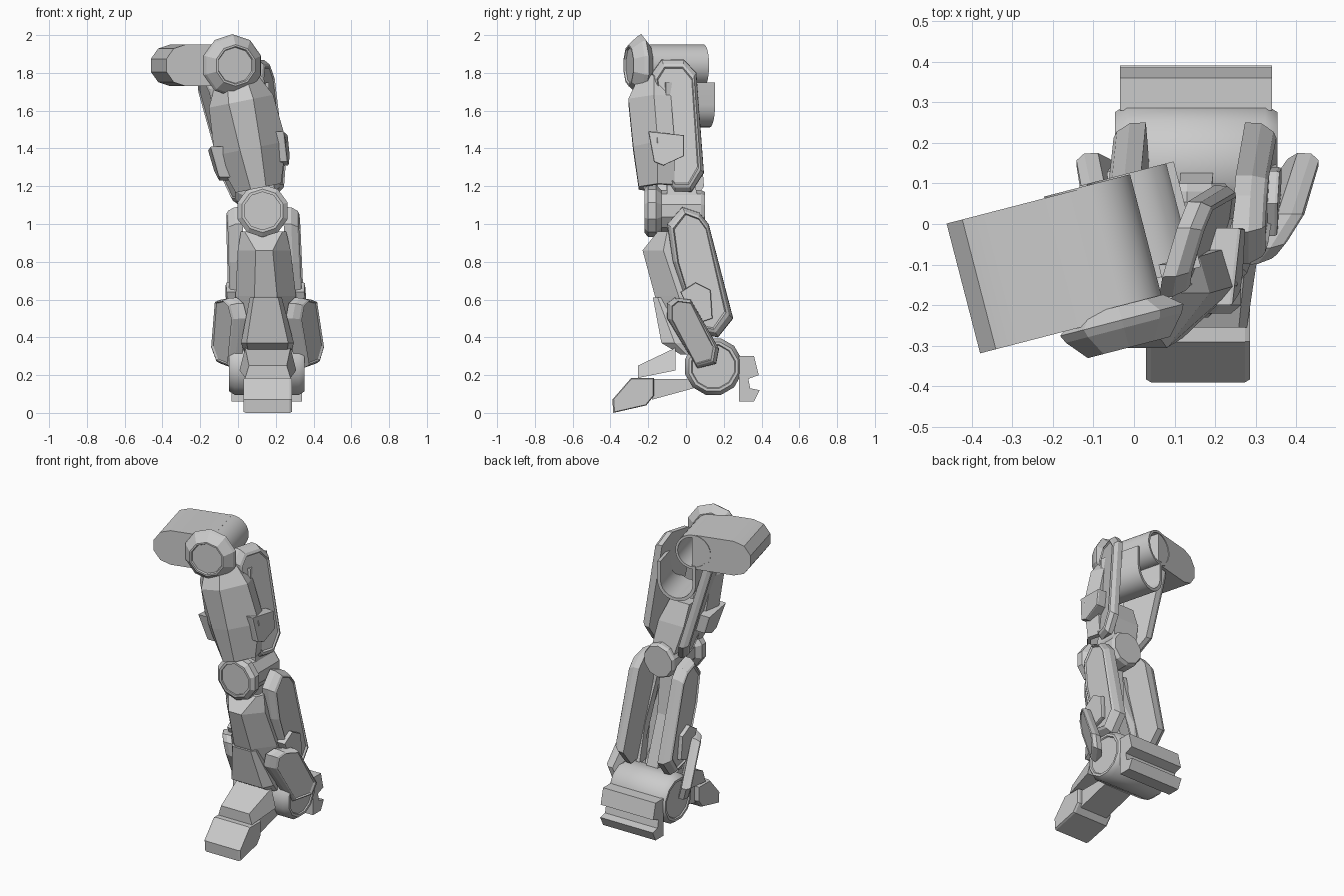
import bpy, bmesh, math
from mathutils import Matrix

if "Cube" in bpy.data.objects:
    bpy.data.objects.remove(bpy.data.objects["Cube"])

GREY = (0.6, 0.6, 0.6, 1)
mat = bpy.data.materials.new("plain grey")
mat.use_nodes = True
mat.diffuse_color = GREY
mat.node_tree.nodes["Principled BSDF"].inputs["Base Color"].default_value = GREY

# Plate sections: (outline scale, share of the thickness below the outer face)
PANEL = ((1, 1), (0.99, 0.5), (0.88, 0.1), (0.8, 0), (0.76, 0.12))
FLAT = ((1, 1), (1, 0.1), (0.96, 0))
LEAN = 0.2  # sideways lean of the thigh


def loft(name, rings, smooth=False, matrix=None, closed=False):
    """Skin equal rings of 3D points; cap the ends, or join last to first."""
    bm = bmesh.new()
    vs = [[bm.verts.new(p) for p in r] for r in rings]
    pairs = list(zip(vs, vs[1:]))
    if closed:
        pairs.append((vs[-1], vs[0]))
    else:
        bm.faces.new(vs[0])
        bm.faces.new(vs[-1])
    for a, b in pairs:
        for i in range(len(a)):
            j = (i + 1) % len(a)
            bm.faces.new((a[i], a[j], b[j], b[i]))
    bmesh.ops.recalc_face_normals(bm, faces=bm.faces)
    me = bpy.data.meshes.new(name)
    bm.to_mesh(me)
    bm.free()
    me.materials.append(mat)
    ob = bpy.data.objects.new(name, me)
    bpy.context.collection.objects.link(ob)
    if matrix:
        me.transform(matrix)
    if smooth:
        bpy.ops.object.select_all(action='DESELECT')
        ob.select_set(True)
        bpy.context.view_layer.objects.active = ob
        bpy.ops.object.shade_smooth_by_angle(angle=math.radians(35))


def lathe(name, steps, n, matrix, smooth=False, closed=False):
    """Turn (radius, position) steps round the local y axis."""
    ang = [2 * math.pi * (i + 0.5) / n for i in range(n)]
    rings = [[(r * math.cos(a), y, r * math.sin(a)) for a in ang] for r, y in steps]
    loft(name, rings, smooth, matrix, closed)


def thigh_x(z):
    return 0.13 - LEAN * (z - 1.08)


def shin_x(z):
    return 0.16 - 0.035 * (z - 0.25)


def plates(name, outline, centre, base, flare, lean, thick, z0, section, drop=0.0):
    """Mirrored pair of side plates from a side outline (y, z); the right one sits lower by drop."""
    cy = sum(p[0] for p in outline) / len(outline)
    cz = sum(p[1] for p in outline) / len(outline)
    for s, side in ((1, "left"), (-1, "right")):
        rings = []
        for k, depth in section:
            ring = []
            for y, z in outline:
                y, z = cy + (y - cy) * k, cz + (z - cz) * (1 - (1 - k) * 0.55)
                x = base + flare * y + lean * (z - z0) - depth * thick
                ring.append((centre(z) + s * x, y, z - (drop if s < 0 else 0)))
            rings.append(ring)
        loft(side + "_" + name, rings)


def shell(name, levels, centre, tilt=0.0, wall=0.025):
    """Faceted U-shaped armour open at the back;
    level = z, front half width, front y, side half width, side y, back y."""
    rings = []
    for z, wf, yf, ws, ym, yb in levels:
        outer = [(wf, yf), (ws, ym), (ws * 0.85, yb)]
        inner = [(ws * 0.85 - wall, yb), (ws - wall, ym), (wf * 0.85, yf + wall)]
        half = outer + inner
        pts = half + [(-x, y) for x, y in reversed(half)]
        rings.append([(centre(z) + x, y, z + tilt * x) for x, y in pts])
    loft(name, rings)


def block(name, levels, centre):
    """Box column; level = z, half width, front y, back y."""
    loft(name, [[(centre(z) + x, y, z) for x, y in ((-w, f), (w, f), (w, b), (-w, b))]
                for z, w, f, b in levels])


def extrude_x(name, outline, x0, x1, taper=0.0):
    """Side outline (y, z) across the foot, with slightly chamfered flanks."""
    cy = sum(p[0] for p in outline) / len(outline)
    cz = sum(p[1] for p in outline) / len(outline)
    small = [(cy + (y - cy) * 0.94, cz + (z - cz) * 0.94) for y, z in outline]
    rows = ((x0, small), (x0 + taper, outline), (x1 - taper, outline), (x1, small))
    if not taper:
        rows = ((x0, outline), (x1, outline))
    loft(name, [[(x, y, z) for y, z in o] for x, o in rows])


# Hip: turned housing, open tube and faceted front cap
turn = Matrix.Rotation(math.radians(14.5), 4, 'Z')
hip = Matrix.Translation((-0.02, -0.05, 1.84)) @ turn
socket = Matrix.Translation((-0.075, -0.062, 1.84)) @ turn
arc = [math.pi * (0.5 + i / 5) for i in range(6)]
end = [(-0.05, 0.11)] + [(-0.31 + 0.11 * math.cos(a), 0.11 * math.sin(a)) for a in arc]
end.append((-0.05, -0.11))
loft("hip_housing", [[(x, y, z) for x, z in end] for y in (-0.17, 0.16)], True, hip)
lathe("hip_tube", [(0.11, -0.17), (0.11, 0.162), (0.095, 0.162), (0.095, -0.17)],
      32, socket, True, True)
lathe("hip_cap", [(0.12, -0.145), (0.165, -0.18), (0.155, -0.2), (0.11, -0.25),
                  (0.1, -0.25), (0.095, -0.24)], 10, socket)

# Open trough under the hip tube
trough = []
for r, order in ((0.12, 1), (0.1, -1)):
    bowl = [(r * math.cos(math.pi * (1 + i / 12)), r * math.sin(math.pi * (1 + i / 12)))
            for i in range(13)]
    trough += ([(-r, 0.12)] + bowl + [(r, 0.12)])[::order]
loft("thigh_trough", [[(0.045 + x, y, z - 0.21) for x, z in trough] for y in (-0.1, 0.168)],
     True, hip)

# Thigh: front armour, inner frame, side plates and straps
shell("thigh_front", [(1.77, 0.05, -0.25, 0.11, -0.17, -0.1),
                      (1.65, 0.065, -0.305, 0.17, -0.17, -0.08),
                      (1.4, 0.055, -0.28, 0.19, -0.15, -0.06),
                      (1.19, 0.04, -0.25, 0.12, -0.15, -0.06)], thigh_x, LEAN)
block("thigh_frame", [(1.43, 0.07, -0.1, -0.02), (1.3, 0.09, -0.1, 0.03),
                      (1.1, 0.08, -0.1, 0.07)], thigh_x)
plates("thigh_plate", [(-0.18, 1.8), (-0.13, 1.87), (-0.01, 1.87), (0.055, 1.8), (0.095, 1.27),
                       (0.03, 1.17), (-0.06, 1.17), (-0.1, 1.22), (-0.13, 1.5)],
       thigh_x, 0.165, 0.3, 0.1, 0.065, 1.5, PANEL, 0.07)
plates("thigh_strap", [(-0.2, 1.49), (-0.01, 1.47), (-0.01, 1.36), (-0.12, 1.31), (-0.17, 1.33)],
       thigh_x, 0.215, 0.1, 0.1, 0.07, 1.5, FLAT, 0.08)

# Knee barrel running front to back
knee = Matrix.Translation((0.13, 0, 1.07))
lathe("knee_joint", [(0.1, 0.1), (0.11, 0.08), (0.11, -0.13), (0.14, -0.16), (0.14, -0.2),
                     (0.115, -0.22), (0.1, -0.22), (0.1, -0.21)], 10, knee)

# Calf: front armour, inner frame, shin guard, side plates and straps
shell("calf_front", [(0.96, 0.1, -0.15, 0.12, -0.1, -0.03),
                     (0.86, 0.045, -0.23, 0.14, -0.12, -0.02),
                     (0.62, 0.06, -0.165, 0.16, -0.04, 0.05),
                     (0.38, 0.07, -0.08, 0.14, 0.02, 0.12)], shin_x)
block("calf_frame", [(1.0, 0.05, -0.1, 0.0), (0.7, 0.04, -0.08, 0.03),
                     (0.35, 0.04, 0.02, 0.14)], shin_x)
shell("shin_guard", [(0.61, 0.065, -0.175, 0.085, -0.15, -0.05),
                     (0.37, 0.11, -0.13, 0.14, -0.06, 0.02),
                     (0.31, 0.1, -0.03, 0.12, 0.0, 0.05)], shin_x)
plates("calf_plate", [(-0.1, 1.0), (-0.02, 1.09), (0.07, 1.06), (0.12, 1.0), (0.25, 0.5),
                      (0.17, 0.4), (0.06, 0.42), (-0.07, 0.8)],
       shin_x, 0.192, 0.04, 0, 0.08, 0.7, PANEL)
plates("calf_strap", [(-0.03, 0.64), (0.05, 0.69), (0.13, 0.65), (0.14, 0.5), (0.05, 0.47)],
       shin_x, 0.207, 0.04, 0, 0.07, 0.6, FLAT)

# Flared ankle guards
plates("ankle_guard", [(-0.1, 0.58), (-0.06, 0.61), (0.025, 0.6), (0.175, 0.34),
                       (0.16, 0.26), (0.06, 0.235), (-0.1, 0.5)],
       shin_x, 0.215, 0.65, 0.22, 0.07, 0.4, PANEL)

# Ankle barrel running side to side
ankle = Matrix.Translation((0.153, 0.145, 0.245)) @ Matrix.Rotation(math.pi / 2, 4, 'Z')
lathe("ankle_joint", [(0.115, -0.193), (0.12, -0.2), (0.135, -0.2), (0.155, -0.17),
                      (0.155, 0.17), (0.135, 0.2), (0.12, 0.2), (0.115, 0.193)], 12, ankle, True)

# Foot: toe, link, instep and grooved heel
extrude_x("toe", [(-0.385, 0.0), (-0.39, 0.07), (-0.29, 0.185), (-0.17, 0.185),
                  (-0.17, 0.09), (-0.21, 0.04)], 0.03, 0.285, 0.012)
extrude_x("foot_link", [(-0.18, 0.07), (-0.18, 0.18), (0.04, 0.18), (0.04, 0.13)], 0.06, 0.255)
loft("instep", [[(0.158 + sx * w, y, z) for sx, w, z in
                 ((-1, a, lo), (1, a, lo), (1, b, hi), (-1, b, hi))]
                for y, a, b, lo, hi in ((-0.255, 0.12, 0.1, 0.185, 0.25),
                                        (-0.055, 0.15, 0.12, 0.225, 0.345))])
extrude_x("heel", [(0.28, 0.06), (0.36, 0.06), (0.39, 0.12), (0.34, 0.13), (0.33, 0.18),
                   (0.385, 0.2), (0.36, 0.3), (0.28, 0.3)], -0.035, 0.34)
